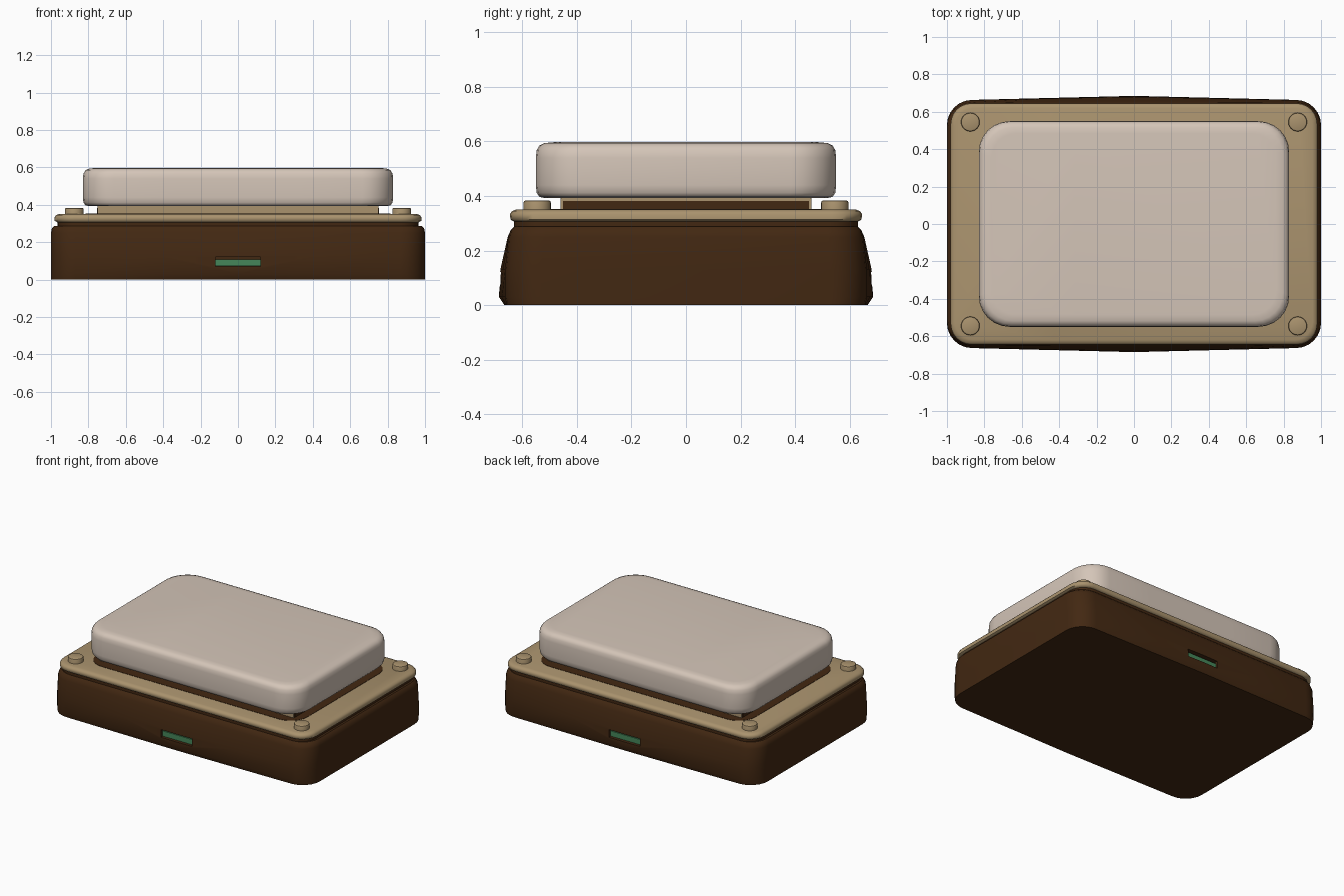
import bpy, bmesh, math

if "Cube" in bpy.data.objects:
    bpy.data.objects.remove(bpy.data.objects["Cube"])


def material(name, r, g, b):
    m = bpy.data.materials.new(name)
    m.diffuse_color = (r, g, b, 1)
    m.use_nodes = True
    m.node_tree.nodes["Principled BSDF"].inputs["Base Color"].default_value = m.diffuse_color
    return m


BROWN = material("dark brown", 0.055, 0.021, 0.006)
TAN = material("tan", 0.40, 0.29, 0.155)
CREAM = material("pale cream", 0.66, 0.56, 0.48)
GREEN = material("muted green", 0.06, 0.24, 0.10)


def outline(hx, hy, r, bulge=0.0, steps=6, side=4):
    """Rounded rectangle; the long sides can bow outwards."""
    pts = []
    corners = [(1, 1, 0), (-1, 1, 90), (-1, -1, 180), (1, -1, 270)]
    for i, (sx, sy, a0) in enumerate(corners):
        for k in range(steps + 1):
            a = math.radians(a0 + 90 * k / steps)
            pts.append((sx * (hx - r) + r * math.cos(a), sy * (hy - r) + r * math.sin(a)))
        if i in (0, 2):
            for k in range(1, side):
                t = 1 - 2 * k / side
                pts.append((sx * (hx - r) * t, sy * hy))
    return [(x, y + math.copysign(bulge * (1 - abs(x) / hx), y)) for x, y in pts]


def loft(name, mat, layers):
    """Layers are (z, half x, half y, corner radius, bulge)."""
    bm = bmesh.new()
    rings = [[bm.verts.new((x, y, z)) for x, y in outline(hx, hy, r, b)]
             for z, hx, hy, r, b in layers]
    n = len(rings[0])
    for lo, hi in zip(rings, rings[1:]):
        for i in range(n):
            j = (i + 1) % n
            bm.faces.new((lo[i], lo[j], hi[j], hi[i]))
    bm.faces.new(rings[0][::-1])
    bm.faces.new(rings[-1])
    return finish(name, mat, bm)


def finish(name, mat, bm):
    me = bpy.data.meshes.new(name)
    bmesh.ops.recalc_face_normals(bm, faces=bm.faces[:])
    bm.to_mesh(me)
    bm.free()
    me.materials.append(mat)
    ob = bpy.data.objects.new(name, me)
    bpy.context.collection.objects.link(ob)
    return ob


def box(name, mat, centre, size):
    bm = bmesh.new()
    bmesh.ops.create_cube(bm, size=1)
    for v in bm.verts:
        v.co = [c + s * p for c, s, p in zip(centre, size, v.co)]
    return finish(name, mat, bm)


def activate(ob):
    bpy.ops.object.select_all(action='DESELECT')
    ob.select_set(True)
    bpy.context.view_layer.objects.active = ob


def smooth(ob, angle=40):
    activate(ob)
    bpy.ops.object.shade_smooth_by_angle(angle=math.radians(angle))


# Lower case with bowed long sides
body = loft("case_body", BROWN, [
    (0.0, 1.0, 0.655, 0.13, 0.01),
    (0.03, 1.0, 0.66, 0.13, 0.025),
    (0.13, 1.0, 0.66, 0.13, 0.02),
    (0.25, 1.0, 0.65, 0.13, 0.003),
    (0.275, 0.995, 0.642, 0.13, 0.0),
    (0.288, 0.98, 0.63, 0.12, 0.0)])

# Slots cut in front and back, each with a green strip inside
for label, s in (("front", -1), ("back", 1)):
    cutter = box("slot_cutter", BROWN, (0, s * 0.68, 0.095), (0.24, 0.10, 0.052))
    activate(body)
    mod = body.modifiers.new("slot", 'BOOLEAN')
    mod.operation = 'DIFFERENCE'
    mod.solver = 'EXACT'
    mod.object = cutter
    bpy.ops.object.modifier_apply(modifier=mod.name)
    bpy.data.objects.remove(cutter)
    box(label + "_slot_strip", GREEN, (0, s * 0.645, 0.09), (0.238, 0.04, 0.036))
smooth(body)

# Narrow neck between case and plate
smooth(loft("case_neck", BROWN, [
    (0.28, 0.965, 0.63, 0.11, 0), (0.312, 0.965, 0.63, 0.11, 0)]))

# Top plate with rounded rim
smooth(loft("top_plate", TAN, [
    (0.306, 0.965, 0.63, 0.10, 0),
    (0.314, 0.98, 0.643, 0.11, 0),
    (0.334, 0.98, 0.645, 0.11, 0),
    (0.345, 0.973, 0.637, 0.105, 0),
    (0.351, 0.955, 0.62, 0.10, 0)]), 60)

# Dark gasket and pedestal beneath the pad
smooth(loft("gasket", BROWN, [
    (0.345, 0.815, 0.525, 0.13, 0), (0.353, 0.815, 0.525, 0.13, 0)]))
box("pedestal", TAN, (0, 0, 0.375), (1.50, 0.92, 0.06))
for label, s in (("left", -1), ("right", 1)):
    box(label + "_pedestal_panel", BROWN, (s * 0.752, 0, 0.366), (0.006, 0.90, 0.032))

# Soft rounded pad
smooth(loft("pad", CREAM, [
    (0.393, 0.795, 0.52, 0.15, 0),
    (0.397, 0.815, 0.537, 0.16, 0),
    (0.412, 0.826, 0.547, 0.165, 0),
    (0.44, 0.83, 0.55, 0.165, 0),
    (0.54, 0.83, 0.55, 0.165, 0),
    (0.568, 0.826, 0.547, 0.165, 0),
    (0.585, 0.815, 0.537, 0.16, 0),
    (0.594, 0.795, 0.518, 0.15, 0),
    (0.597, 0.76, 0.485, 0.13, 0)]), 60)

# Corner studs
for sx in (-1, 1):
    for sy in (-1, 1):
        bm = bmesh.new()
        bmesh.ops.create_cone(bm, cap_ends=True, segments=24, radius1=0.05, radius2=0.05, depth=0.05)
        rim = [e for e in bm.edges if all(v.co.z > 0 for v in e.verts)]
        bmesh.ops.bevel(bm, geom=rim, offset=0.008, segments=2, affect='EDGES', profile=0.5)
        bmesh.ops.translate(bm, verts=bm.verts[:], vec=(sx * 0.875, sy * 0.545, 0.359))
        label = ("back" if sy > 0 else "front") + ("_right" if sx > 0 else "_left")
        smooth(finish(label + "_stud", TAN, bm))
